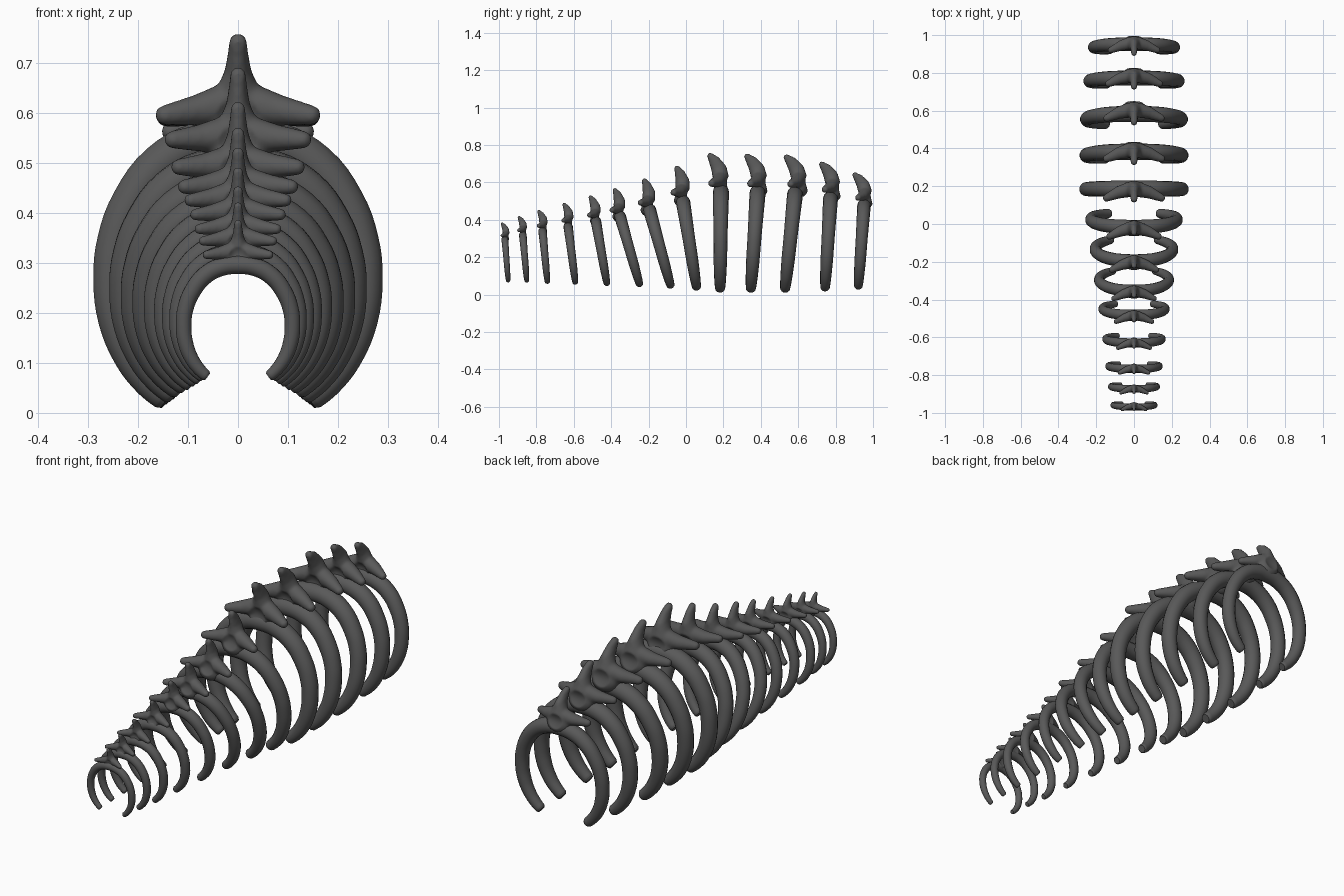
import bpy, bmesh, math
from mathutils import Vector, Matrix

if "Cube" in bpy.data.objects:
    bpy.data.objects.remove(bpy.data.objects["Cube"])

bone = bpy.data.materials.new("dark_grey_bone")
bone.diffuse_color = (0.1, 0.1, 0.1, 1)
bone.use_nodes = True
bone.node_tree.nodes["Principled BSDF"].inputs["Base Color"].default_value = bone.diffuse_color

# One row per segment: rib foot y, z | spine tip y, z | scale | rib lean, vertebra lean (degrees)
SEGMENTS = [
    (-.95, .063, -.990, .385, .43, -4.5, 3),
    (-.85, .061, -.900, .420, .475, -5, 4),
    (-.74, .055, -.795, .452, .525, -5.4, 4),
    (-.59, .050, -.660, .490, .58, -7.3, 6),
    (-.42, .043, -.520, .530, .65, -10, 7),
    (-.243, .037, -.390, .570, .73, -16, 11),
    (-.077, .028, -.233, .622, .81, -15.5, 13),
    (.06, .017, -.060, .690, .89, -9, 11),
    (.182, .005, .113, .755, 1.0, 0.5, 0),
    (.345, .005, .310, .750, .995, 4, -4),
    (.527, .005, .520, .745, .985, 6, -6),
    (.742, .012, .710, .708, .925, 3.5, -4),
    (.920, .022, .888, .650, .84, 4, -5),
]


def evaluated_mesh(obj, name):
    """Bake modifiers or curve into a plain mesh and drop the helper object."""
    deps = bpy.context.evaluated_depsgraph_get()
    mesh = bpy.data.meshes.new_from_object(obj.evaluated_get(deps))
    mesh.name = name
    bpy.data.objects.remove(obj)
    mesh.materials.clear()
    mesh.materials.append(bone)
    mesh.polygons.foreach_set("use_smooth", [True] * len(mesh.polygons))
    return mesh


def rib_template():
    """Horseshoe rib pair, origin at the feet; (x, z, radius) for one half."""
    half = [(.142, .022, .021), (.150, .028, .027), (.180, .056, .030), (.215, .105, .033),
            (.244, .180, .036), (.253, .262, .037), (.244, .340, .038),
            (.213, .418, .040), (.155, .492, .042), (.080, .533, .043)]
    pts = [(-x, z, r) for x, z, r in half] + [(0, .543, .043)] + half[::-1]
    cu = bpy.data.curves.new("rib_path", 'CURVE')
    cu.dimensions = '3D'
    cu.bevel_depth = 1.0
    cu.bevel_resolution = 5
    cu.use_fill_caps = True
    cu.resolution_u = 4
    sp = cu.splines.new('BEZIER')
    sp.bezier_points.add(len(pts) - 1)
    for p, (x, z, r) in zip(sp.bezier_points, pts):
        p.co = (x, 0, z)
        p.radius = r
        p.handle_left_type = p.handle_right_type = 'AUTO'
    obj = bpy.data.objects.new("rib_path", cu)
    bpy.context.collection.objects.link(obj)
    return evaluated_mesh(obj, "rib_pair")


def add_chain(bm, stations, steps=5):
    """Overlapping ellipsoids between stations of (centre, radii)."""
    for (c0, r0), (c1, r1) in zip(stations, stations[1:]):
        for i in range(steps + 1):
            t = i / steps
            c = Vector(c0).lerp(Vector(c1), t)
            r = Vector(r0).lerp(Vector(r1), t)
            m = Matrix.Translation(c) @ Matrix.Diagonal((*r, 1))
            bmesh.ops.create_icosphere(bm, subdivisions=3, radius=1, matrix=m)


def vertebra_template():
    """Body, hooked spine and two side wings fused together, origin at the spine tip."""
    bm = bmesh.new()
    # hooked spine running down into the body
    add_chain(bm, [((0, .016, -.014), (.019, .017, .019)),
                   ((0, .040, -.040), (.021, .033, .028)),
                   ((0, .063, -.080), (.028, .043, .034)),
                   ((0, .073, -.130), (.050, .044, .040)),
                   ((0, .073, -.180), (.068, .045, .058))])
    # side wings sweeping forward
    for s in (-1, 1):
        add_chain(bm, [((s * .03, .068, -.140), (.04, .040, .042)),
                       ((s * .08, .055, -.150), (.03, .034, .032)),
                       ((s * .145, .025, -.160), (.022, .021, .021))], 6)
    me = bpy.data.meshes.new("vertebra_blocks")
    bm.to_mesh(me)
    bm.free()
    obj = bpy.data.objects.new("vertebra_blocks", me)
    bpy.context.collection.objects.link(obj)
    rm = obj.modifiers.new("fuse", 'REMESH')
    rm.mode = 'VOXEL'
    rm.voxel_size = .007
    sm = obj.modifiers.new("soften", 'SMOOTH')
    sm.factor = .5
    sm.iterations = 8
    mesh = evaluated_mesh(obj, "vertebra")
    # shallow round dish on the front and back of the body
    for v in mesh.vertices:
        d = math.hypot(v.co.x, v.co.z + .165) / .042
        if d < 1:
            side = 1 if v.co.y > .073 else -1
            v.co.y -= side * .016 * (1 - d * d) ** 1.0
    return mesh


def place(name, mesh, y, z, scale, lean):
    obj = bpy.data.objects.new(name, mesh)
    bpy.context.collection.objects.link(obj)
    obj.matrix_world = (Matrix.Translation((0, y, z))
                        @ Matrix.Rotation(-math.radians(lean), 4, 'X')
                        @ Matrix.Scale(scale, 4))


rib = rib_template()
vertebra = vertebra_template()
for i, (fy, fz, ty, tz, s, rib_lean, vert_lean) in enumerate(SEGMENTS, 1):
    place(f"rib_pair_{i}", rib, fy, fz, s, rib_lean)
    place(f"vertebra_{i}", vertebra, ty, tz, s, vert_lean)
